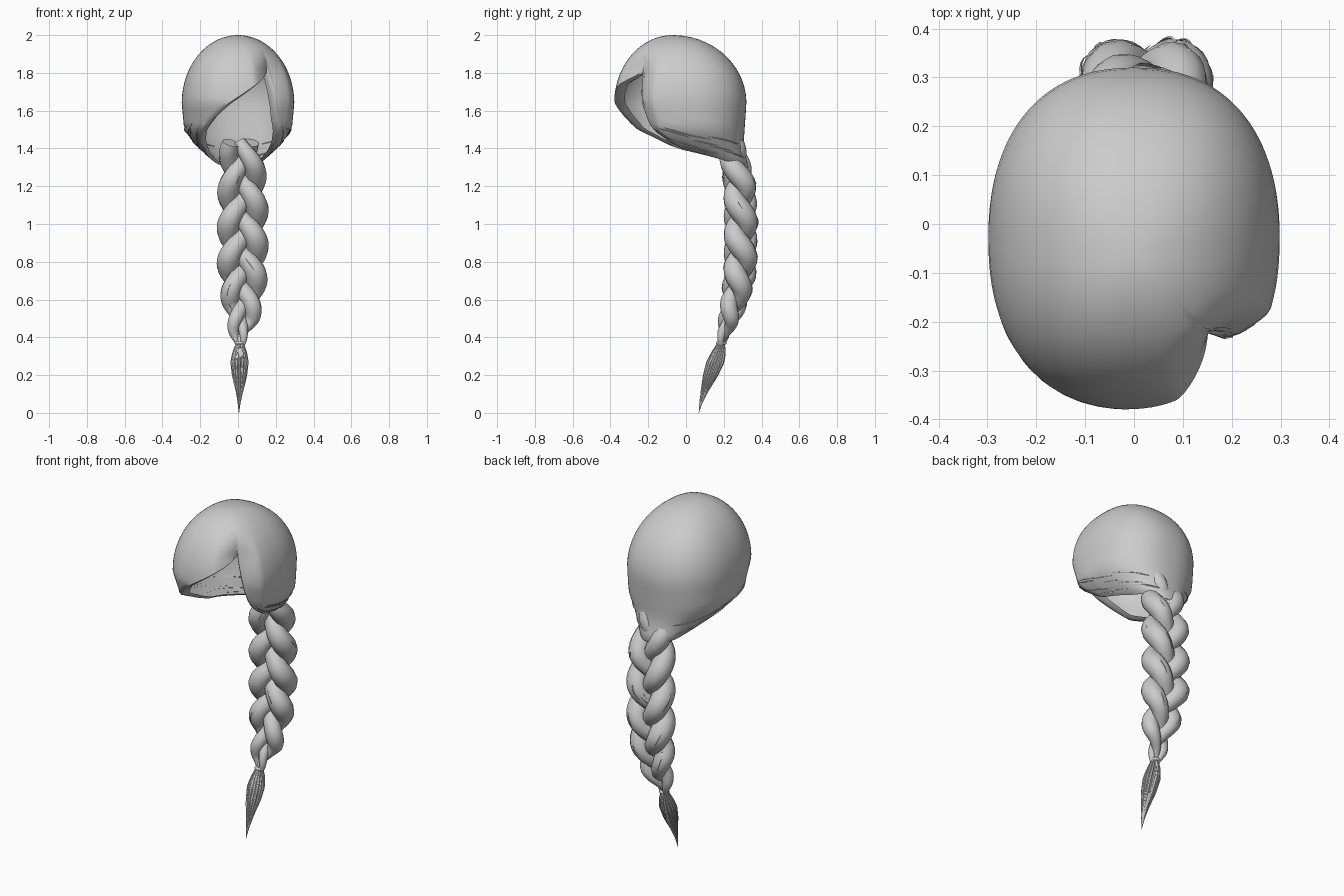
import bpy, bmesh, math, random
from math import sin, cos, pi, radians
from mathutils import Vector

random.seed(4)
old = bpy.data.objects.get("Cube")
if old:
    bpy.data.objects.remove(old, do_unlink=True)

hair = bpy.data.materials.new("hair_grey")
hair.use_nodes = True
GREY = (0.6, 0.6, 0.6, 1)
hair.diffuse_color = GREY
hair.node_tree.nodes["Principled BSDF"].inputs["Base Color"].default_value = GREY


def table(rows, x):
    """Linear lookup; rows are sorted by their first entry."""
    if x <= rows[0][0]:
        return rows[0][1:]
    for a, b in zip(rows, rows[1:]):
        if x <= b[0]:
            f = (x - a[0]) / (b[0] - a[0])
            return tuple(p + (q - p) * f for p, q in zip(a[1:], b[1:]))
    return rows[-1][1:]


def finish(obj, angle=50):
    bpy.ops.object.select_all(action="DESELECT")
    obj.select_set(True)
    bpy.context.view_layer.objects.active = obj
    if obj.type == "CURVE":
        bpy.ops.object.convert(target="MESH")
        obj = bpy.context.object
    obj.data.materials.clear()
    obj.data.materials.append(hair)
    bpy.ops.object.shade_smooth_by_angle(angle=radians(angle))


def tubes(name, paths, sides=3):
    """Round tubes through lists of (point, radius)."""
    cu = bpy.data.curves.new(name, "CURVE")
    cu.dimensions = "3D"
    cu.bevel_depth = 1
    cu.bevel_resolution = sides
    cu.use_fill_caps = True
    for path in paths:
        sp = cu.splines.new("POLY")
        sp.points.add(len(path) - 1)
        for pt, (co, r) in zip(sp.points, path):
            pt.co = (*co, 1)
            pt.radius = r
    obj = bpy.data.objects.new(name, cu)
    bpy.context.collection.objects.link(obj)
    finish(obj)


# Hair cap: level sections (z, half width, front y, back y) below the widest part
LOW = [(1.28, .10, .17, .335), (1.36, .16, -.02, .315), (1.42, .225, -.2, .305),
       (1.5, .285, -.32, .31), (1.64, .298, -.38, .32)]
# Height of the hairline round the head (degrees from +x)
RIM = [(-180, 1.36), (-150, 1.40), (-140, 1.44), (-125, 1.51), (-98, 1.64),
       (-73, 1.74), (-60, 1.78), (-51, 1.81), (-48, 1.70), (-45, 1.62),
       (-42, 1.55), (-35, 1.47), (-27, 1.41), (0, 1.36), (30, 1.33),
       (60, 1.30), (120, 1.30), (150, 1.33), (180, 1.36)]
PART = -51


def rim(az):
    return table(RIM, (az + 180) % 360 - 180)[0]


def cap_point(az, z, scale=1.0):
    az = (az + 180) % 360 - 180
    if z > 1.64:
        w = math.sqrt(max(0, 1 - ((z - 1.64) / .36) ** 2))
        hx, yf, yb = .298 * w, -.07 - .31 * w, -.07 + .39 * w
    else:
        hx, yf, yb = table(LOW, z)
    cy, hy = (yf + yb) / 2, (yb - yf) / 2
    c, s = cos(radians(az)), sin(radians(az))
    n = 2.3
    r = (abs(c / max(hx, 1e-5)) ** n + abs(s / max(hy, 1e-5)) ** n) ** (-1 / n)
    # crease at the parting, fading toward the crown
    dent = max(0, 1 - abs(az - PART) / 23) * min(1, max(0, (1.93 - z) / .12))
    r *= (1 - .2 * dent) * scale
    return Vector((r * c, cy + r * s, z))


bm = bmesh.new()
COLS, ROWS = 120, 24
top = bm.verts.new((0, -.07, 2))
rings = []
for i in range(1, ROWS + 3):
    ring = []
    for j in range(COLS):
        az = -180 + j * 360 / COLS
        low = rim(az)
        t = min(i / ROWS, 1)
        z = 2 - (2 - low) * (1 - cos(t * pi / 2))
        lip = max(0, i - ROWS)          # last rows roll inward
        p = cap_point(az, z, (1, .93, .84)[lip])
        p.z += (0, -.008, .004)[lip]
        ring.append(bm.verts.new(p))
    rings.append(ring)
for j in range(COLS):
    k = (j + 1) % COLS
    bm.faces.new((top, rings[0][j], rings[0][k]))
    for a, b in zip(rings, rings[1:]):
        bm.faces.new((a[j], b[j], b[k], a[k]))
me = bpy.data.meshes.new("hair_cap")
bm.to_mesh(me)
bm.free()
cap = bpy.data.objects.new("hair_cap", me)
bpy.context.collection.objects.link(cap)
finish(cap, 60)

# Loose strands lying along the hairline
strands = []
for first, last in ((-40, 80), (-95, -255)):
    for k in range(9):
        a0 = first + (last - first) * random.uniform(0, .6)
        a1 = a0 + (last - first) * random.uniform(.2, .4)
        lift = .012 + .014 * k
        path = []
        for i in range(15):
            az = a0 + (a1 - a0) * i / 14
            path.append((cap_point(az, rim(az) + lift, 1.005), .0035 * sin(pi * (i + .3) / 14.6)))
        strands.append(path)
tubes("hairline_strands", strands, 0)

# Braid: three strands weaving round a drooping centre line (z, x, y, size)
CENTRE = [(.36, .01, .185, .2), (.43, .01, .205, .45), (.5, .025, .23, .68),
          (.6, .025, .26, .85), (.75, .025, .288, 1), (1.0, .025, .29, 1),
          (1.2, .025, .285, .98), (1.32, .02, .26, .9), (1.43, .01, .24, .78)]


def braid_point(z, turn, out=0):
    x, y, size = table(CENTRE, z)
    u = 1.27 - z
    th = 2 * pi * (u / .6 + .15 * u * u + turn / 3) + pi / 2
    p = Vector((x + .076 * size * sin(th), y - .034 * size * sin(2 * th), z))
    r = size * (.05 + .012 * sin(th) ** 2)
    return p, r


for turn in range(3):
    path = [braid_point(1.43 - 1.07 * i / 70, turn) for i in range(71)]
    tubes("braid_strand_%d" % (turn + 1), [path], 4)

# Wisps lying on the braid strands
wisps = []
for k in range(24):
    turn, z0 = k % 3, random.uniform(.65, 1.35)
    a = random.uniform(0, 2 * pi)
    path = []
    for i in range(9):
        p, r = braid_point(z0 - .018 * i, turn)
        p += Vector((cos(a), sin(a), 0)) * r * 1.04
        path.append((p, .003 * sin(pi * (i + .3) / 8.6)))
    wisps.append(path)
tubes("braid_wisps", wisps, 0)

# Hair tie
bpy.ops.mesh.primitive_torus_add(location=(.01, .187, .37), major_radius=.019, minor_radius=.009,
                                 major_segments=20, minor_segments=8)
bpy.context.object.name = "hair_tie"
finish(bpy.context.object)

# Tail tuft: a tapered core wrapped in thin locks (z, x, y, radius)
TAIL = [(0, .005, .068, .001), (.05, .006, .078, .007), (.12, .008, .1, .019), (.2, .008, .13, .036),
        (.27, .008, .155, .043), (.32, .009, .172, .034), (.38, .01, .188, .014)]


def tail_point(z):
    x, y, r = table(TAIL, z)
    return Vector((x, y, z)), r


heights = [.38 - .38 * i / 20 for i in range(21)]
tubes("tail_core", [[tail_point(z) for z in heights]], 3)
locks = []
for k in range(16):
    a = 2 * pi * k / 16
    end = random.uniform(0, .12)
    path = []
    for z in heights:
        if z >= end:
            p, r = tail_point(z)
            path.append((p + Vector((cos(a), sin(a), 0)) * r * .95, .001 + r * .16 * min(1, (z - end) / .1)))
    locks.append(path)
tubes("tail_locks", locks, 1)
